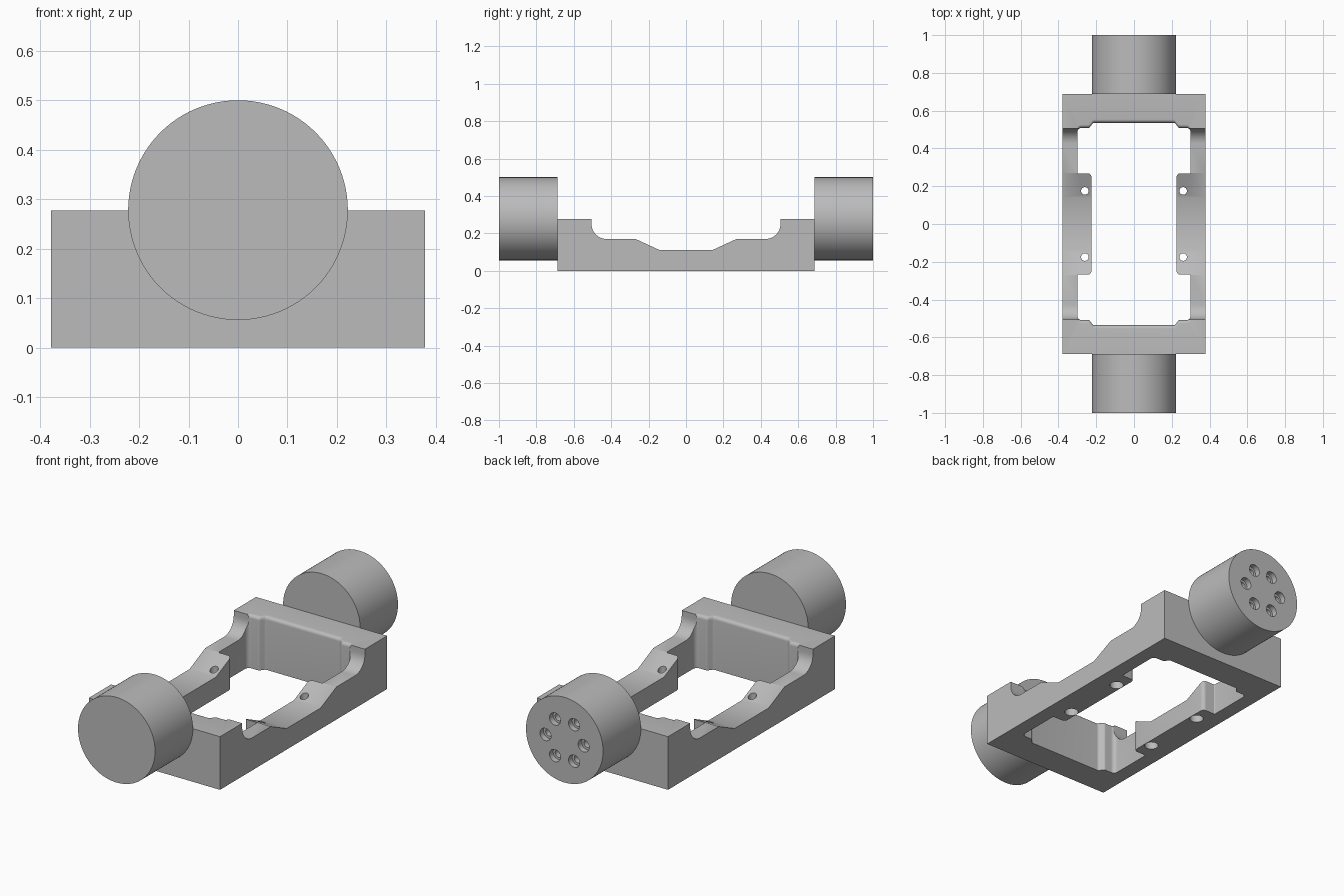
import bpy, bmesh, math
from mathutils import Vector, Matrix

if "Cube" in bpy.data.objects:
    bpy.data.objects.remove(bpy.data.objects["Cube"], do_unlink=True)

grey = bpy.data.materials.new("plain grey")
grey.use_nodes = True
COLOR = (0.5, 0.5, 0.5, 1)
grey.diffuse_color = COLOR
grey.node_tree.nodes["Principled BSDF"].inputs["Base Color"].default_value = COLOR

HALF_X, HALF_Y, DECK = 0.378, 0.688, 0.277
DRUM_R = 0.222


def make_object(name, bm):
    bmesh.ops.recalc_face_normals(bm, faces=bm.faces)
    mesh = bpy.data.meshes.new(name)
    bm.to_mesh(mesh)
    bm.free()
    obj = bpy.data.objects.new(name, mesh)
    bpy.context.collection.objects.link(obj)
    mesh.materials.append(grey)
    return obj


def loft(name, rings):
    """Closed solid through rings of equal point count."""
    bm = bmesh.new()
    loops = [[bm.verts.new(p) for p in ring] for ring in rings]
    n = len(loops[0])
    for a, b in zip(loops, loops[1:]):
        for i in range(n):
            j = (i + 1) % n
            bm.faces.new((a[i], a[j], b[j], b[i]))
    bm.faces.new(loops[0])
    bm.faces.new(loops[-1])
    return make_object(name, bm)


def round_corners(points, steps=6):
    """Turn (x, y, radius) corners into a filleted outline."""
    out = []
    for i, (x, y, r) in enumerate(points):
        p = Vector((x, y))
        if r == 0:
            out.append(p)
            continue
        a = (Vector(points[i - 1][:2]) - p).normalized()
        b = (Vector(points[(i + 1) % len(points)][:2]) - p).normalized()
        half = a.angle(b) / 2
        centre = p + (a + b).normalized() * (r / math.sin(half))
        start = p + a * (r / math.tan(half)) - centre
        end = p + b * (r / math.tan(half)) - centre
        turn = start.angle_signed(end)
        for k in range(steps + 1):
            out.append(centre + Matrix.Rotation(-turn * k / steps, 2) @ start)
    return out


def cylinders(name, specs, rotation=Matrix()):
    """One mesh of cylinders given as (centre, radius, depth)."""
    bm = bmesh.new()
    for centre, r, depth in specs:
        bmesh.ops.create_cone(bm, cap_ends=True, segments=96 if r > 0.1 else 32,
                              radius1=r, radius2=r, depth=depth,
                              matrix=Matrix.Translation(centre) @ rotation)
    return make_object(name, bm)


def cut(obj, cutter):
    cutter.hide_render = True
    mod = obj.modifiers.new("cut", "BOOLEAN")
    mod.operation = "DIFFERENCE"
    mod.solver = "EXACT"
    mod.object = cutter
    bpy.context.view_layer.objects.active = obj
    bpy.ops.object.modifier_apply(modifier=mod.name)
    bpy.data.objects.remove(cutter, do_unlink=True)


def smooth(obj):
    bpy.ops.object.select_all(action="DESELECT")
    obj.select_set(True)
    bpy.context.view_layer.objects.active = obj
    bpy.ops.object.shade_smooth_by_angle(angle=math.radians(25))


# Frame: stepped side profile with scooped shoulders
half = [(0.14, 0.11, 0), (0.27, 0.17, 0), (0.505, 0.17, 0.08),
        (0.505, DECK, 0), (HALF_Y, DECK, 0), (HALF_Y, 0, 0)]
profile = round_corners(half + [(-y, z, r) for y, z, r in reversed(half)], 12)
frame = loft("frame", [[(x, p.x, p.y) for p in profile] for x in (-HALF_X, HALF_X)])

# Window: stepped outline with inward rail pads and a rounded upper lip
quarter = [(0.225, 0.268, 0.02), (0.30, 0.268, 0.006), (0.30, 0.509, 0.022),
           (0.236, 0.509, 0.014), (0.216, 0.536, 0.014)]
right = quarter + [(-x, y, r) for x, y, r in reversed(quarter)]
outline = round_corners(right + [(-x, -y, r) for x, y, r in right])
LIP = 0.018
levels = [(-0.1, 0)]
for k in range(7):
    a = k / 6 * math.pi / 2
    levels.append((DECK - LIP + LIP * math.sin(a), LIP * (1 - math.cos(a))))
levels.append((DECK + 0.1, LIP))
window = loft("window_cutter", [
    [(p.x, p.y + math.copysign(flare if abs(p.y) > 0.4 else 0, p.y), z) for p in outline]
    for z, flare in levels])
cut(frame, window)

# Screw holes in the rails, wider from below
spots = [(sx * 0.26, sy * 0.175) for sx in (-1, 1) for sy in (-1, 1)]
cut(frame, cylinders("rail_hole_cutter", [((x, y, 0.1), 0.02, 0.5) for x, y in spots]))
cut(frame, cylinders("rail_bore_cutter", [((x, y, 0), 0.034, 0.08) for x, y in spots]))
smooth(frame)

# End drums
along_y = Matrix.Rotation(math.pi / 2, 4, "X")
length = 1 - HALF_Y
drums = {}
for name, side in (("front_drum", -1), ("back_drum", 1)):
    centre = (0, side * (HALF_Y + length / 2), DECK + 0.001)
    drums[name] = cylinders(name, [(centre, DRUM_R, length)], along_y)

# Ring of stepped screw holes in the back drum
ring = [(0.11 * math.cos(k * math.pi / 3), DECK + 0.11 * math.sin(k * math.pi / 3))
        for k in range(6)]
for r, depth in ((0.032, 0.03), (0.02, 0.15)):
    cut(drums["back_drum"], cylinders(
        "drum_hole_cutter", [((x, 1, z), r, 2 * depth) for x, z in ring], along_y))
for drum in drums.values():
    smooth(drum)
